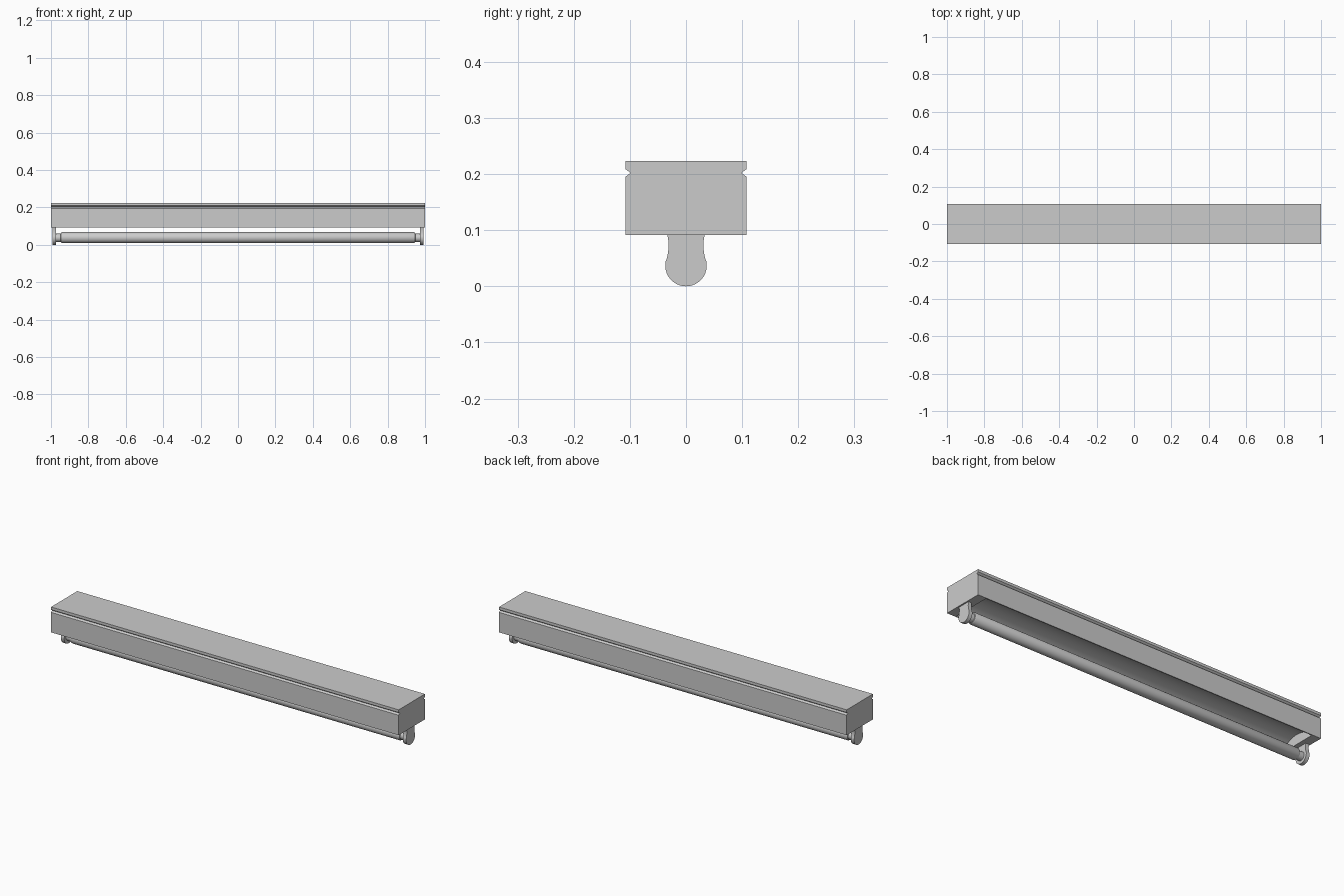
import bpy, bmesh, math

if "Cube" in bpy.data.objects:
    bpy.data.objects.remove(bpy.data.objects["Cube"])

def finish(name, bm):
    bmesh.ops.recalc_face_normals(bm, faces=bm.faces)
    me = bpy.data.meshes.new(name)
    bm.to_mesh(me)
    bm.free()
    ob = bpy.data.objects.new(name, me)
    bpy.context.collection.objects.link(ob)
    return ob

def smooth(ob):
    bpy.ops.object.select_all(action='DESELECT')
    bpy.context.view_layer.objects.active = ob
    ob.select_set(True)
    bpy.ops.object.shade_smooth_by_angle(angle=math.radians(30))

def extrude_x(name, yz, x0, x1):
    """Solid with a y-z outline running from x0 to x1."""
    bm = bmesh.new()
    face = bm.faces.new([bm.verts.new((x0, y, z)) for y, z in yz])
    out = bmesh.ops.extrude_face_region(bm, geom=[face])
    moved = [v for v in out['geom'] if isinstance(v, bmesh.types.BMVert)]
    bmesh.ops.translate(bm, vec=(x1 - x0, 0, 0), verts=moved)
    return finish(name, bm)

def lathe_x(name, xr, zc, n=32):
    """Round solid about the x axis at height zc from (x, radius) pairs."""
    bm = bmesh.new()
    rings = [[bm.verts.new((x, r * math.cos(2 * math.pi * i / n),
                            zc + r * math.sin(2 * math.pi * i / n)))
              for i in range(n)] for x, r in xr]
    for a, b in zip(rings, rings[1:]):
        for i in range(n):
            j = (i + 1) % n
            bm.faces.new((a[i], a[j], b[j], b[i]))
    bm.faces.new(rings[0])
    bm.faces.new(rings[-1])
    ob = finish(name, bm)
    smooth(ob)
    return ob

def mirrored(yz):
    return yz + [(-y, z) for y, z in reversed(yz)]

AXIS = 0.037

# Housing with a V groove along both long sides
housing = extrude_x("housing", mirrored([
    (0.108, 0.091), (0.108, 0.195), (0.099, 0.202),
    (0.108, 0.209), (0.108, 0.223)]), -1, 1)

# Curved reflector trough cut into the underside, between solid ends
half, depth, base = 0.103, 0.05, 0.091
rad = (half ** 2 + depth ** 2) / (2 * depth)
span = math.asin(half / rad)
arc = [(rad * math.sin(a), base + depth - rad + rad * math.cos(a))
       for a in (span - 2 * span * i / 24 for i in range(25))]
cutter = extrude_x("trough_cutter", [(half, 0.07)] + arc + [(-half, 0.07)], -0.95, 0.95)
cutter.hide_render = True
mod = housing.modifiers.new("trough", 'BOOLEAN')
mod.operation = 'DIFFERENCE'
mod.solver = 'EXACT'
mod.object = cutter
bpy.context.view_layer.objects.active = housing
bpy.ops.object.modifier_apply(modifier=mod.name)
bpy.data.objects.remove(cutter)
smooth(housing)

# Lamp holder outline: necked stem into a round end
stem = [(0.033, 0.091), (0.0315, 0.082), (0.031, 0.07), (0.032, 0.06), (0.034, 0.05)]
bulb = [(AXIS * math.cos(a), AXIS + AXIS * math.sin(a))
        for a in (math.radians(12 - 102 * i / 12) for i in range(12))]
outline = stem + bulb + [(0, 0)] + [(-y, z) for y, z in reversed(stem + bulb)]

for side, s in (("left", -1), ("right", 1)):
    # Lamp holders and the tube end caps
    holder = extrude_x(side + "_lamp_holder", outline, s * 0.993, s * 0.974)
    smooth(holder)
    lathe_x(side + "_tube_cap", [(s * 0.974, 0.022), (s * 0.945, 0.022)], AXIS)

# Fluorescent tube with softened ends
tube_end = [(0.948, 0.022), (0.947, 0.026), (0.94, 0.029)]
lathe_x("tube", [(-x, r) for x, r in tube_end] + tube_end[::-1], AXIS + 0.001)
